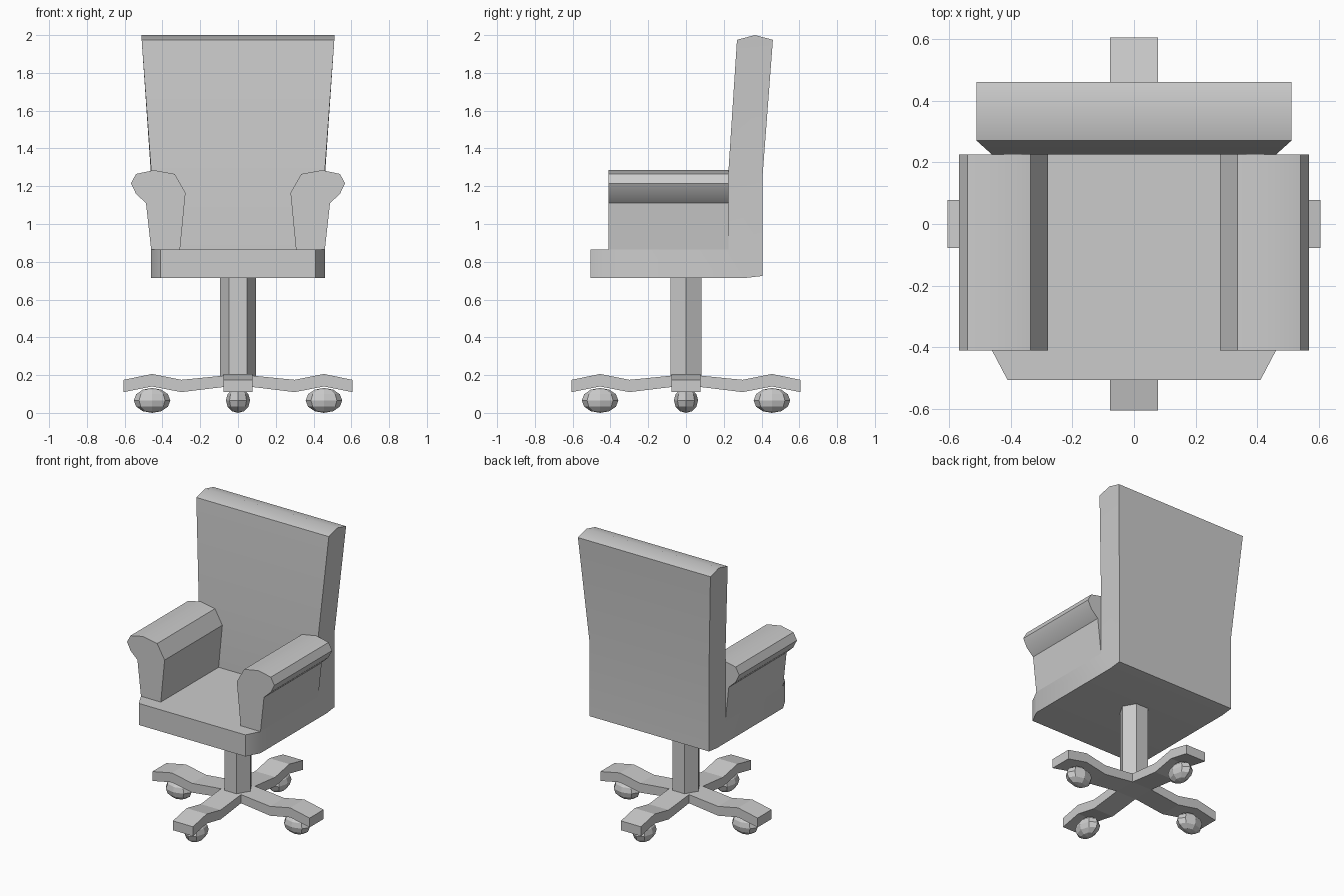
import bpy, bmesh, math

if "Cube" in bpy.data.objects:
    bpy.data.objects.remove(bpy.data.objects["Cube"])


def prism(name, a, b, caps=None, smooth=None):
    """Join two matching outlines a and b into a closed solid."""
    n = len(a)
    bm = bmesh.new()
    va = [bm.verts.new(p) for p in a]
    vb = [bm.verts.new(p) for p in b]
    for i in range(n):
        j = (i + 1) % n
        bm.faces.new((va[i], va[j], vb[j], vb[i]))
    for cap in caps or [range(n)]:
        bm.faces.new([va[i] for i in cap])
        bm.faces.new([vb[i] for i in cap])
    bmesh.ops.recalc_face_normals(bm, faces=bm.faces)
    mesh = bpy.data.meshes.new(name)
    bm.to_mesh(mesh)
    bm.free()
    ob = bpy.data.objects.new(name, mesh)
    bpy.context.collection.objects.link(ob)
    if smooth:
        bpy.ops.object.select_all(action='DESELECT')
        ob.select_set(True)
        bpy.context.view_layer.objects.active = ob
        bpy.ops.object.shade_smooth_by_angle(angle=math.radians(smooth))
    return ob


# Seat and backrest in one side profile: (half width, y, z)
body = [(.41, -.505, .715), (.46, -.41, .715), (.46, .32, .715), (.46, .405, .725),
        (.46, .405, 1.25), (.51, .46, 1.975), (.51, .365, 2.0), (.51, .27, 1.975),
        (.46, .225, 1.285), (.46, .225, .865), (.46, -.41, .865), (.41, -.505, .865)]
prism("seat_and_backrest", body, [(-x, y, z) for x, y, z in body],
      caps=[(0, 1, 10, 11), (1, 2, 3, 4, 8, 9, 10), (4, 5, 7, 8), (5, 6, 7)], smooth=30)

# Rolled armrests, mirrored across x
roll = [(.46, .865), (.487, 1.11), (.54, 1.16), (.567, 1.215), (.54, 1.265),
        (.445, 1.285), (.335, 1.265), (.278, 1.165), (.307, .865)]
armrest = prism("armrests", [(x, -.41, z) for x, z in roll],
                [(x, .225, z) for x, z in roll], smooth=30)
armrest.modifiers.new("Mirror", 'MIRROR')

# Hexagonal post
hexagon = [(.095 * math.cos(math.radians(60 * i)), .095 * math.sin(math.radians(60 * i)))
           for i in range(6)]
prism("post", [(x, y, .19) for x, y in hexagon], [(x, y, .715) for x, y in hexagon])

# Base hub
H = .077
square = [(-H, -H), (H, -H), (H, H), (-H, H)]
prism("hub", [(x, y, .137) for x, y in square], [(x, y, .197) for x, y in square])

# Four bent feet, each with a caster
foot = [(H, .137), (.30, .11), (.455, .14), (.605, .11),
        (.605, .175), (.455, .206), (.30, .175), (H, .197)]
for k in range(4):
    turn = k * math.pi / 2
    ob = prism(f"foot_{k + 1}", [(x, -H, z) for x, z in foot], [(x, H, z) for x, z in foot])
    ob.rotation_euler.z = turn
    bpy.ops.mesh.primitive_uv_sphere_add(
        segments=8, ring_count=6, radius=1,
        location=(.455 * math.cos(turn), .455 * math.sin(turn), .066), rotation=(0, 0, turn))
    caster = bpy.context.object
    caster.name = f"caster_{k + 1}"
    caster.scale = (.097, .064, .066)
